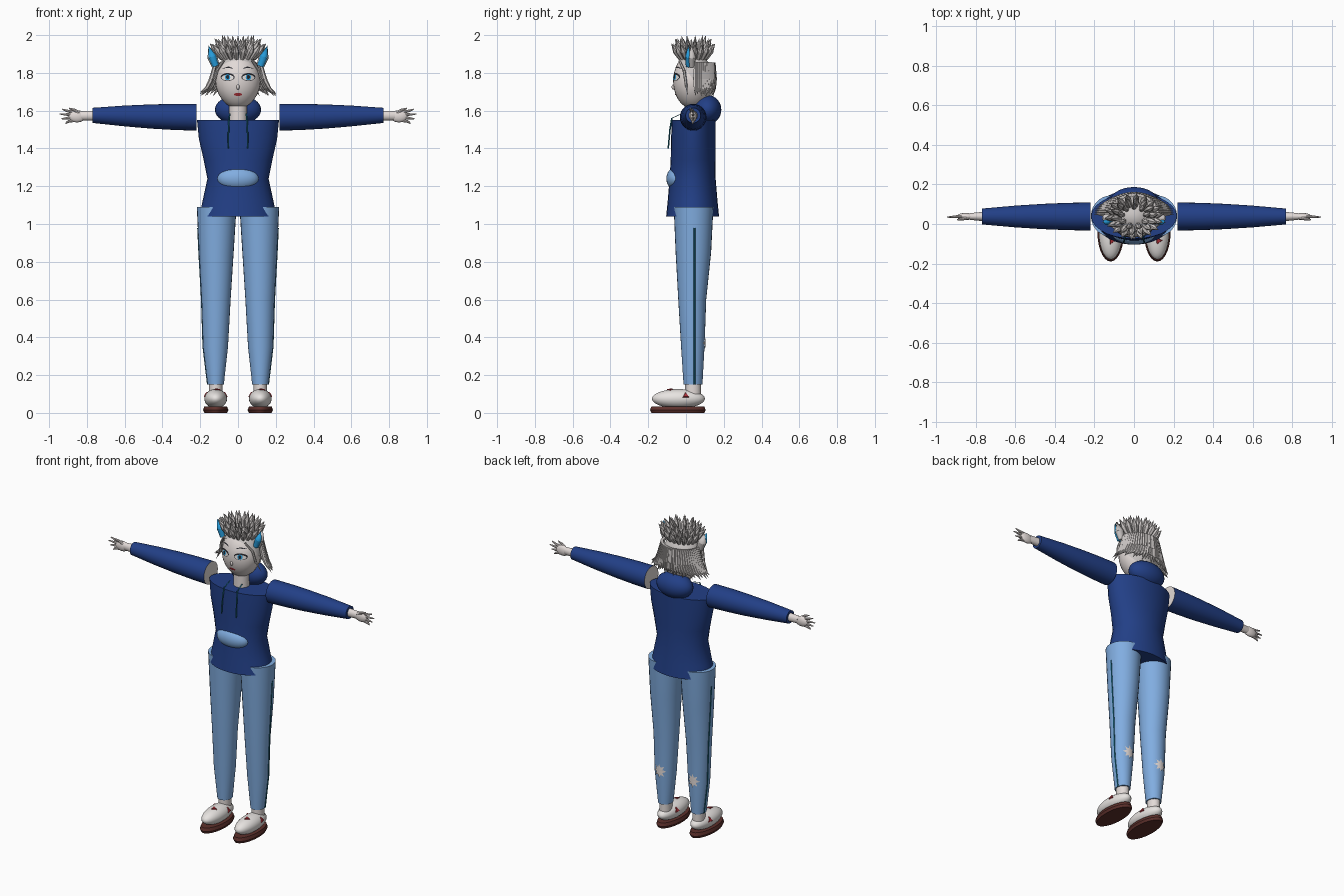
import bpy, bmesh, math
from mathutils import Vector, Matrix

if "Cube" in bpy.data.objects:
    bpy.data.objects.remove(bpy.data.objects["Cube"])


def material(name, *rgb):
    m = bpy.data.materials.new(name)
    m.use_nodes = True
    m.diffuse_color = (*rgb, 1)
    m.node_tree.nodes["Principled BSDF"].inputs["Base Color"].default_value = (*rgb, 1)
    return m


navy = material("navy cloth", 0.016, 0.05, 0.24)
denim = material("light denim", 0.22, 0.42, 0.75)
skin = material("pale skin", 0.76, 0.70, 0.68)
grey = material("silver hair", 0.58, 0.55, 0.54)
white = material("white shoe", 0.80, 0.77, 0.75)
brown = material("brown sole", 0.11, 0.03, 0.025)
red = material("red accent", 0.42, 0.03, 0.04)
sky = material("bright blue", 0.02, 0.33, 0.70)
teal = material("deep teal", 0.01, 0.14, 0.22)
dark = material("near black", 0.02, 0.02, 0.025)


def finish(name, bm, *mats, angle=40):
    bmesh.ops.recalc_face_normals(bm, faces=bm.faces)
    mesh = bpy.data.meshes.new(name)
    bm.to_mesh(mesh)
    bm.free()
    for m in mats:
        mesh.materials.append(m)
    ob = bpy.data.objects.new(name, mesh)
    bpy.context.collection.objects.link(ob)
    bpy.ops.object.select_all(action='DESELECT')
    ob.select_set(True)
    bpy.context.view_layer.objects.active = ob
    bpy.ops.object.shade_smooth_by_angle(angle=math.radians(angle))
    return ob


def loft(name, rings, *mats, axis="z", n=28):
    """Skin of elliptical rings (position, centre a, centre b, radius a, radius b)."""
    bm = bmesh.new()
    loops = []
    for t, a, b, ra, rb in rings:
        loop = []
        for i in range(n):
            w = math.tau * i / n
            p, q = a + ra * math.cos(w), b + rb * math.sin(w)
            loop.append(bm.verts.new((p, q, t) if axis == "z" else (t, p, q)))
        loops.append(loop)
    for lo, hi in zip(loops, loops[1:]):
        for i in range(n):
            j = (i + 1) % n
            bm.faces.new((lo[i], lo[j], hi[j], hi[i]))
    first = bm.faces.new(loops[0])
    bm.faces.new(loops[-1])
    first.material_index = len(mats) - 1
    return finish(name, bm, *mats)


def ball_mesh(centre, radii, u=28, v=18):
    bm = bmesh.new()
    mat = Matrix.Translation(centre) @ Matrix.Diagonal((*radii, 1))
    bmesh.ops.create_uvsphere(bm, u_segments=u, v_segments=v, radius=1, matrix=mat)
    return bm


def ball(name, centre, radii, mat):
    return finish(name, ball_mesh(centre, radii), mat)


def spike(bm, points, radii, segs=6, flat=1.0):
    """Tapered lock through the points, squashed along y by flat."""
    for a, b, r1, r2 in zip(points, points[1:], radii, radii[1:]):
        a, b = Vector(a), Vector(b)
        rot = (b - a).to_track_quat('Z', 'Y').to_matrix().to_4x4()
        mid = (a + b) / 2
        squash = Matrix.Diagonal((1, flat, 1, 1))
        bmesh.ops.create_cone(bm, cap_ends=True, segments=segs, radius1=r1, radius2=r2,
                              depth=(b - a).length,
                              matrix=Matrix.Translation(mid) @ squash @ rot)


def patch(name, outline, surface, mat):
    """Thin plate laid on a curved surface y = surface(x, z)."""
    bm = bmesh.new()
    n = len(outline)
    cx, cz = sum(p[0] for p in outline) / n, sum(p[1] for p in outline) / n
    hub = bm.verts.new((cx, surface(cx, cz), cz))
    rings = []
    for f in (0.5, 1):
        pts = [(cx + (x - cx) * f, cz + (z - cz) * f) for x, z in outline]
        rings.append([bm.verts.new((x, surface(x, z), z)) for x, z in pts])
    for i in range(n):
        j = (i + 1) % n
        bm.faces.new((hub, rings[0][i], rings[0][j]))
        bm.faces.new((rings[0][i], rings[1][i], rings[1][j], rings[0][j]))
    return finish(name, bm, mat)


def oval(x, z, rx, rz, n=20, star=1.0):
    out = []
    for i in range(n):
        w, k = math.tau * i / n, (star if i % 2 else 1)
        out.append((x + rx * k * math.cos(w), z + rz * k * math.sin(w)))
    return out


# Hoodie body, hood and pocket
loft("hoodie_body", [(1.04, 0, 0.035, 0.205, 0.14), (1.12, 0, 0.035, 0.188, 0.132),
                     (1.24, 0, 0.035, 0.162, 0.122), (1.34, 0, 0.037, 0.182, 0.118),
                     (1.45, 0, 0.038, 0.207, 0.117), (1.55, 0, 0.04, 0.217, 0.115)], navy)
ball("hood", (0, 0.113, 1.605), (0.122, 0.074, 0.078), navy)
ball("front_pocket", (0, -0.05, 1.24), (0.11, 0.054, 0.063), denim)

# Neck and head
loft("neck", [(1.53, 0, 0.036, 0.048, 0.045), (1.67, 0, 0.036, 0.048, 0.045)], skin)
HC, HR = Vector((0, 0.036, 1.757)), Vector((0.12, 0.104, 0.147))
bm = ball_mesh(HC, HR)
for v in bm.verts:
    t = max(0, (HC.z - v.co.z) / HR.z)
    v.co.x *= 1 - 0.12 * t * t
finish("head", bm, skin)


def face_surface(lift):
    def surface(x, z):
        k = 1 - ((x - HC.x) / HR.x) ** 2 - ((z - HC.z) / HR.z) ** 2
        return HC.y - HR.y * math.sqrt(max(k, 0)) - lift
    return surface


# Face details
for s, side in ((1, "left"), (-1, "right")):
    ex, ez = 0.055 * s, 1.778
    patch(side + "_eye_rim", oval(ex, ez, 0.037, 0.021), face_surface(0.002), dark)
    patch(side + "_eye_white", oval(ex, ez - 0.003, 0.032, 0.015), face_surface(0.0035), white)
    patch(side + "_iris", oval(ex, ez - 0.001, 0.014, 0.016), face_surface(0.005), sky)
    patch(side + "_pupil", oval(ex, ez, 0.008, 0.011), face_surface(0.006), dark)
    brow = [(s * x, z) for x, z in ((0.02, 1.822), (0.05, 1.834), (0.09, 1.822),
                                    (0.05, 1.828))]
    patch(side + "_brow", brow, face_surface(0.003), dark)
patch("lips", oval(0, 1.686, 0.022, 0.008), face_surface(0.003), red)
ball("nose", (0, -0.065, 1.725), (0.008, 0.011, 0.014), skin)

# Hair cap, trimmed along a slanted hairline
bm = ball_mesh(HC, HR * 1.04)
bmesh.ops.bisect_plane(bm, geom=bm.verts[:] + bm.edges[:] + bm.faces[:], clear_inner=True,
                       plane_co=(0, -0.04, 1.87), plane_no=(0, 0.8, 0.6))
finish("hair_cap", bm, grey)

# Crown of upright pointed tufts, three rings
bm = bmesh.new()
for count, base, tip, z0, z1, r in ((18, 0.085, 0.15, 1.875, 1.955, 0.017),
                                    (14, 0.07, 0.125, 1.885, 1.982, 0.016),
                                    (9, 0.055, 0.085, 1.89, 2.0, 0.015)):
    for i in range(count):
        w = math.tau * (i + 0.25) / count
        c, d = math.cos(w), 0.78 * math.sin(w)
        pts = [(q * c, 0.038 + q * d, z) for q, z in
               ((base, z0), ((base + tip) / 2, (z0 + z1) / 2), (tip, z1))]
        spike(bm, pts, (r * 0.7, r, 0))
finish("crown_tufts", bm, grey)

# Curtain of strands round the back, flaring at the sides
bm = bmesh.new()
count = 30
for i in range(count):
    w = math.pi * i / (count - 1)
    c, d = math.cos(w), math.sin(w)
    low = 1.675 + 0.02 * (i % 3) / 2
    spike(bm, [(0.118 * c, 0.05 + 0.098 * d, 1.855), (0.142 * c, 0.05 + 0.102 * d, 1.765),
               (0.165 * c, 0.05 + 0.1 * d, 1.72), (0.205 * c, 0.05 + 0.093 * d, low)],
          (0.009, 0.0125, 0.01, 0))
for s in (1, -1):
    spike(bm, [(0.075 * s, -0.035, 1.865), (0.112 * s, -0.01, 1.81), (0.128 * s, 0, 1.74),
               (0.165 * s, 0.01, 1.68)], (0.006, 0.008, 0.007, 0))
finish("back_hair", bm, grey)

LEG = [(0.15, 0.118, 0.037, 0.043, 0.05), (0.35, 0.119, 0.036, 0.066, 0.062),
       (0.6, 0.116, 0.033, 0.077, 0.074), (0.85, 0.115, 0.039, 0.092, 0.094),
       (1.09, 0.113, 0.04, 0.105, 0.105)]

for s, side in ((1, "left"), (-1, "right")):
    # Pointed ear with bright inner
    for label, dy, r, m in (("ear", 0.03, 0.03, grey), ("inner_ear", 0.012, 0.023, sky)):
        bm = bmesh.new()
        spike(bm, [(0.118 * s, dy, 1.835), (0.136 * s, dy, 1.885), (0.156 * s, dy, 1.945)],
              (r * 0.7, r * 0.9, 0), segs=12, flat=0.8)
        finish(side + "_" + label, bm, m)

    # Sleeve with a bare shoulder end
    loft(side + "_sleeve", [(s * x, 0.038, z, r, r) for x, z, r in
                            ((0.22, 1.565, 0.071), (0.34, 1.567, 0.069), (0.46, 1.569, 0.064),
                             (0.6, 1.572, 0.055), (0.77, 1.575, 0.04))],
         navy, skin, axis="x")

    # Wrist, palm, fingers and thumb
    loft(side + "_wrist", [(s * 0.76, 0.038, 1.574, 0.024, 0.026),
                           (s * 0.83, 0.038, 1.573, 0.017, 0.024)], skin, axis="x")
    ball(side + "_palm", (s * 0.852, 0.038, 1.57), (0.045, 0.018, 0.032), skin)
    bm = bmesh.new()
    for k, tip in enumerate((0.913, 0.933, 0.945, 0.93)):
        dz = (k - 1.5) * 0.014
        spike(bm, [(s * 0.86, 0.038, 1.57 + dz), (s * 0.9, 0.037, 1.57 + dz * 1.3),
                   (s * tip, 0.035, 1.57 + dz * 1.8)], (0.008, 0.0075, 0.003), segs=8)
    spike(bm, [(s * 0.84, 0.033, 1.588), (s * 0.865, 0.026, 1.603), (s * 0.895, 0.022, 1.613)],
          (0.01, 0.008, 0.003), segs=8)
    finish(side + "_fingers", bm, skin)

    # Drawstring
    loft(side + "_drawstring", [(1.4, s * 0.052, -0.094, 0.004, 0.004),
                                (1.5, s * 0.05, -0.085, 0.004, 0.004),
                                (1.56, s * 0.047, -0.075, 0.004, 0.004),
                                (1.585, s * 0.043, -0.02, 0.004, 0.004)], teal, n=8)

    # Trouser leg with side stripe and torn patch behind the calf
    loft(side + "_trouser_leg", [(z, s * a, b, ra, rb) for z, a, b, ra, rb in LEG], denim)
    stripe = [(min(z, 0.98), s * (a + ra - (0.005 if z > 1 else 0)), 0.045, 0.003, 0.005)
              for z, a, b, ra, rb in LEG]
    loft(side + "_leg_stripe", stripe, teal, n=8)

    def calf(x, z, s=s):
        k = 1 - ((x - s * 0.119) / 0.0665) ** 2
        return 0.036 + 0.0635 * math.sqrt(max(k, 0)) + 0.004
    patch(side + "_torn_patch", oval(s * 0.119, 0.37, 0.042, 0.045, 16, 0.55), calf, skin)

    # Ankle, shoe and sole
    loft(side + "_ankle", [(0.09, s * 0.118, 0.037, 0.036, 0.042),
                           (0.17, s * 0.118, 0.037, 0.036, 0.042)], skin)
    centre, radii = Vector((s * 0.118, -0.04, 0.075)), Vector((0.06, 0.14, 0.051))
    ball(side + "_shoe", centre, radii, white)
    loft(side + "_sole", [(0, s * 0.118, -0.043, 0.06, 0.14), (0.015, s * 0.118, -0.043, 0.067, 0.147),
                          (0.035, s * 0.118, -0.043, 0.06, 0.14)], brown)

    # Red triangular shoe marks
    bm = bmesh.new()
    for d in ((0.1, -0.32, 0.94), (0.9, 0.28, 0.34), (-0.9, 0.28, 0.34)):
        d = Vector(d).normalized()
        normal = Vector([d[i] / radii[i] for i in range(3)]).normalized()
        at = centre + Vector([d[i] * radii[i] for i in range(3)])
        turn = normal.to_track_quat('Z', 'Y').to_matrix().to_4x4()
        bmesh.ops.create_cone(bm, cap_ends=True, segments=3, radius1=0.022, radius2=0.016,
                              depth=0.009, matrix=Matrix.Translation(at) @ turn)
    finish(side + "_shoe_marks", bm, red, angle=20)
